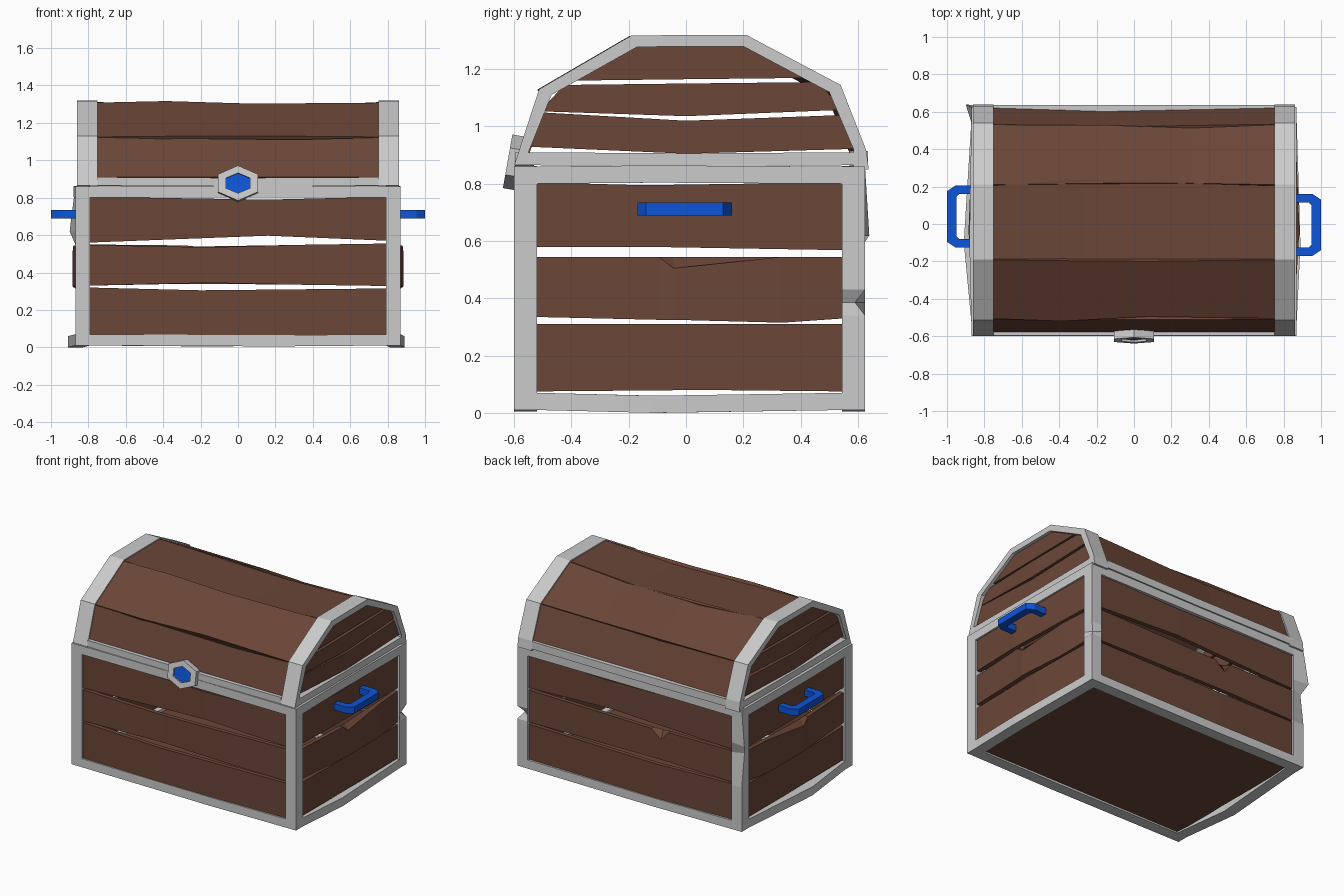
import bpy, bmesh
from mathutils import Vector
from math import radians, sin, cos, pi

if "Cube" in bpy.data.objects:
    bpy.data.objects.remove(bpy.data.objects["Cube"])


def material(name, col):
    m = bpy.data.materials.new(name)
    m.diffuse_color = (*col, 1)
    m.use_nodes = True
    m.node_tree.nodes["Principled BSDF"].inputs["Base Color"].default_value = m.diffuse_color
    return m


WOOD = material("wood", (0.147, 0.061, 0.039))
BLUE = material("blue_metal", (0.004, 0.09, 0.68))


def finish(name, bm, mat=None):
    bmesh.ops.recalc_face_normals(bm, faces=bm.faces)
    me = bpy.data.meshes.new(name)
    bm.to_mesh(me)
    bm.free()
    ob = bpy.data.objects.new(name, me)
    bpy.context.collection.objects.link(ob)
    if mat:
        me.materials.append(mat)
    return ob


def loft(name, rings, mat=None):
    """Solid bar through a series of equal point rings."""
    bm = bmesh.new()
    vs = [[bm.verts.new(p) for p in r] for r in rings]
    n = len(vs[0])
    for a, b in zip(vs, vs[1:]):
        for i in range(n):
            bm.faces.new((a[i], a[(i + 1) % n], b[(i + 1) % n], b[i]))
    bm.faces.new(vs[0])
    bm.faces.new(vs[-1])
    return finish(name, bm, mat)


def plank(name, place, stations, thick=0.03):
    """Stations: (u_low, v_low, u_high, v_high, bow, chip); place maps u, v, outward w."""
    rings = []
    for ul, vl, uh, vh, bow, chip in stations:
        rings.append([place(ul, vl, bow), place(uh, vh - chip, bow),
                      place(uh, vh, bow - thick), place(ul, vl, bow - thick)])
    loft(name, rings, WOOD)


def rail(name, axis, ends, a, b, mid=0, bow=0, dip=0):
    """Frame bar along x or y with one bent station; a = depth range, b = height range."""
    rings = []
    for t, k in ((ends[0], 0), (mid, 1), (ends[1], 0)):
        sect = [(a[i] + bow * k, b[j] + dip * k) for i, j in ((0, 0), (1, 0), (1, 1), (0, 1))]
        rings.append([(t, d, h) if axis == 'x' else (d, t, h) for d, h in sect])
    loft(name, rings)


# Body frame: rails
for z0, z1, tag in ((0.01, 0.07, "bottom"), (0.80, 0.86, "top")):
    low = tag == "bottom"
    dip = -0.01 if low else 0.004
    rail(tag + "_front_rail", 'x', (-0.79, 0.79), (-0.60, -0.52), (z0, z1), 0.2, 0, dip * 0.5)
    rail(tag + "_back_rail", 'x', (-0.79, 0.79), (0.545, 0.625), (z0, z1), -0.2, 0, dip * 0.5)
    rail(tag + "_right_rail", 'y', (-0.52, 0.545), (0.79, 0.87), (z0, z1), -0.11,
         0.02 if low else 0, dip)
    rail(tag + "_left_rail", 'y', (-0.52, 0.545), (-0.87, -0.79), (z0, z1), -0.1,
         -0.04 if low else -0.01, dip)

# Body frame: corner posts, the back ones dented or bulged at the outer edge
posts = {"front_right": (1, -1, []), "front_left": (-1, -1, []),
         "back_right": (1, 1, [(0.34, 0, 0), (0.385, -0.035, -0.035), (0.43, 0, 0)]),
         "back_left": (-1, 1, [(0.32, 0, 0), (0.55, 0.0, -0.03), (0.62, 0.03, 0.015)])}
for tag, (sx, sy, dents) in posts.items():
    yo, yi = (-0.60, -0.52) if sy < 0 else (0.625, 0.545)
    rings = []
    for z, dx, dy in [(0.01, 0, 0)] + dents + [(0.86, 0, 0)]:
        rings.append([(sx * 0.79, yi, z), (sx * 0.87, yi, z),
                      (sx * (0.87 + dx), yo + dy, z), (sx * 0.79, yo, z)])
    loft(tag + "_post", rings)

# Floor boards
rail("floor", 'x', (-0.80, 0.80), (-0.53, 0.55), (0.02, 0.05))
bpy.data.objects["floor"].data.materials.append(WOOD)

# Body wall planks: per row, (fraction along wall, low, high, bow, chip)
LONG = [[(-1, .065, .32, 0, 0), (-.25, .065, .305, .008, 0), (1, .065, .315, 0, 0)],
        [(-1, .33, .548, 0, 0), (-.2, .345, .535, 0, 0), (.4, .335, .548, .006, 0), (1, .328, .555, 0, 0)],
        [(-1, .56, .805, 0, 0), (.2, .597, .79, .006, 0), (1, .57, .805, 0, 0)]]
BACK = [LONG[0],
        [(-1, .33, .55, 0, 0), (-.36, .34, .545, 0, 0), (-.29, .34, .54, 0, .06), (-.2, .34, .54, 0, 0),
         (1, .33, .555, 0, 0)], LONG[2]]
SIDE = [[(-1, .075, .31, 0, 0), (.1, .08, .31, .01, 0), (1, .075, .31, 0, 0)],
        [(-1, .335, .545, 0, 0), (-.2, .325, .545, .025, 0), (-.1, .325, .545, .03, .04),
         (.6, .315, .545, .015, 0), (1, .33, .545, 0, 0)],
        [(-1, .58, .805, 0, 0), (-.3, .58, .795, .01, 0), (1, .568, .805, 0, 0)]]
walls = {"front": (LONG, 0.80, lambda u, v, w: (u, -0.588 - w, v)),
         "back": (BACK, 0.80, lambda u, v, w: (u, 0.61 + w, v)),
         "right": (SIDE, 0.54, lambda u, v, w: (0.855 + w, u + 0.012, v)),
         "left": (SIDE, 0.54, lambda u, v, w: (-0.855 - w, u + 0.012, v))}
for tag, (rows, half, place) in walls.items():
    for i, row in enumerate(rows):
        plank(f"{tag}_plank_{i + 1}", place,
              [(t * half, lo, t * half, hi, bow, chip) for t, lo, hi, bow, chip in row])

# Lid end arches
OUT = [(-.60, .865), (-.585, .91), (-.513, 1.13), (-.19, 1.318), (.21, 1.32), (.54, 1.145), (.63, .915), (.638, .85)]
INN = [(-.55, .865), (-.55, .91), (-.47, 1.11), (-.17, 1.278), (.20, 1.28), (.50, 1.12), (.585, .92), (.585, .85)]
for s, tag in ((1, "right"), (-1, "left")):
    loft(f"lid_{tag}_arch", [[(s * .75, *o), (s * .86, *o), (s * .86, *i), (s * .75, *i)]
                             for o, i in zip(OUT, INN)])
    rail(f"lid_{tag}_rim", 'y', (-.56, .60), sorted((s * .79, s * .858)), (.865, .91), 0, 0, -.004)
rail("lid_front_rim", 'x', (-.75, .75), (-.597, -.53), (.865, .91), 0, 0, -.004)
rail("lid_back_rim", 'x', (-.75, .75), (.57, .635), (.862, .915), 0, 0, -.004)

# Lid roof planks, one per facet: (x fraction, low shift, high shift, bow)
waves = [[(-1, 0, 0, 0), (.4, 0, -.012, 0), (1, 0, 0, 0)],
         [(-1, 0, 0, 0), (-.5, -.01, 0, .01), (.1, .012, -.01, 0), (1, 0, 0, 0)],
         [(-1, 0, 0, 0), (-.35, 0, .035, -.015), (.3, 0, .015, -.026), (1, 0, 0, 0)],
         [(-1, 0, 0, 0), (-.2, .012, 0, -.005), (.4, .02, -.01, -.02), (1, 0, 0, 0)],
         [(-1, 0, 0, 0), (-.2, .01, 0, -.02), (1, 0, 0, 0)]]
for k, wave in enumerate(waves):
    p, q = Vector(OUT[k + 1]), Vector(OUT[k + 2])
    d = (q - p).normalized()
    nrm = Vector((-d.y, d.x))
    length = (q - p).length

    def place(u, v, w, p=p, d=d, nrm=nrm):
        c = p + d * v + nrm * (w - 0.008)
        return (u, c.x, c.y)
    plank(f"lid_roof_plank_{k + 1}", place,
          [(t * .77, .004 + a, t * .77, length - .006 + b, bow, 0) for t, a, b, bow in wave])

# Lid end planks
ENDS = [[(-.565, .93, -.52, 1.05, 0, 0), (0, .905, 0, 1.02, .005, 0), (.595, .922, .55, 1.04, 0, 0)],
        [(-.51, 1.053, -.425, 1.145, 0, 0), (0, 1.036, 0, 1.15, .006, 0), (.545, 1.058, .465, 1.155, 0, 0)],
        [(-.41, 1.16, -.19, 1.285, 0, 0), (0, 1.165, 0, 1.285, 0, 0), (.46, 1.17, .22, 1.285, 0, 0)]]
for s, tag in ((1, "right"), (-1, "left")):
    for i, row in enumerate(ENDS):
        plank(f"lid_{tag}_end_plank_{i + 1}", lambda u, v, w: (s * (.838 + w), u, v), row)

# Handles
H_OUT = [(.84, -.17), (.955, -.17), (1, -.14), (1, .13), (.955, .16), (.84, .16)]
H_IN = [(.84, -.125), (.935, -.125), (.95, -.11), (.95, .10), (.935, .115), (.84, .115)]
for s, dy, tag in ((1, 0, "right"), (-1, .045, "left")):
    loft(f"{tag}_handle", [[(s * o[0], o[1] + dy, .69), (s * o[0], o[1] + dy, .735),
                            (s * i[0], i[1] + dy, .735), (s * i[0], i[1] + dy, .69)]
                           for o, i in zip(H_OUT, H_IN)], BLUE)


# Lock: tilted hexagonal ring with a blue hexagon set in it
def hexagon(hx, hz, y):
    return [(hx * sin(i * pi / 3) / cos(pi / 6), y, hz * cos(i * pi / 3)) for i in range(6)]


lock = loft("lock_ring", [hexagon(.107, .095, .023), hexagon(.107, .095, -.02),
                          hexagon(.065, .055, -.02), hexagon(.065, .055, 0)])
gem = loft("lock_gem", [hexagon(.066, .056, .01), hexagon(.066, .056, -.008)], BLUE)
for ob in (lock, gem):
    ob.location = (0, -.603, .875)
    ob.rotation_euler.x = radians(-10)
